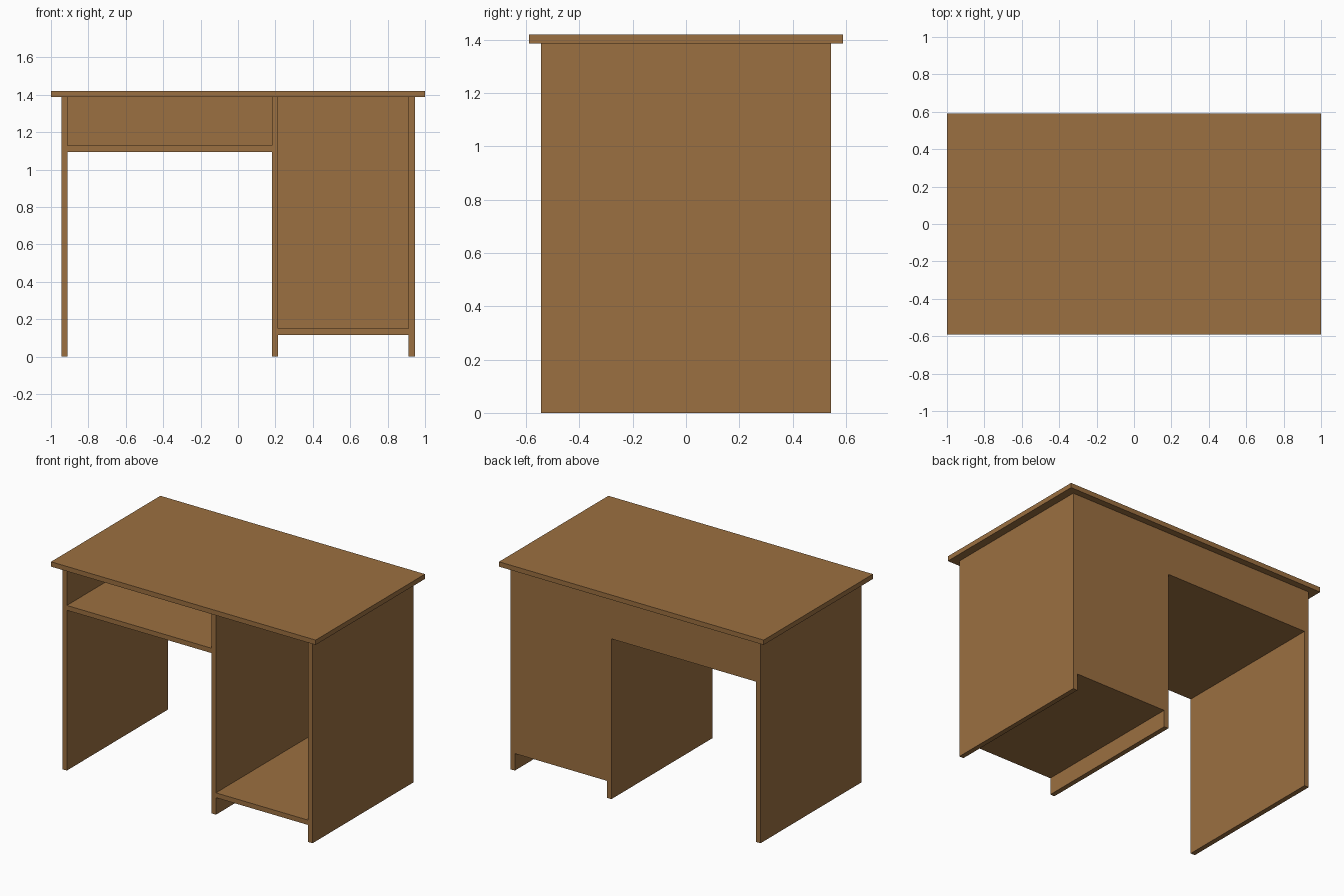
import bpy
import bmesh

if "Cube" in bpy.data.objects:
    bpy.data.objects.remove(bpy.data.objects["Cube"])

wood = bpy.data.materials.new("brown wood")
wood.diffuse_color = (0.33, 0.16, 0.052, 1)
wood.use_nodes = True
wood.node_tree.nodes["Principled BSDF"].inputs["Base Color"].default_value = wood.diffuse_color


def board(name, x, y, z):
    """Box spanning the given (min, max) ranges."""
    bm = bmesh.new()
    bmesh.ops.create_cube(bm, size=1)
    for v in bm.verts:
        v.co = [r[0] if c < 0 else r[1] for c, r in zip(v.co, (x, y, z))]
    mesh = bpy.data.meshes.new(name)
    bm.to_mesh(mesh)
    bm.free()
    mesh.materials.append(wood)
    obj = bpy.data.objects.new(name, mesh)
    bpy.context.collection.objects.link(obj)


T = 0.033                # board thickness
H = 1.42                 # total height
TOP = H - T              # underside of the desk top
D = 0.545                # half depth of the body
BACK = D - T             # inner face of the back boards
LEFT, MID, RIGHT = -0.945, 0.182, 0.912   # left edges of the uprights

# Desk top
board("desk_top", (-1, 1), (-0.59, 0.59), (TOP, H))

# Three upright panels
for name, x in (("left_side", LEFT), ("middle_panel", MID), ("right_side", RIGHT)):
    board(name, (x, x + T), (-D, D), (0, TOP))

# Each bay has a shelf and a back board above it
for name, x0, x1, z in (("kneehole", LEFT + T, MID, 1.095),
                        ("cabinet", MID + T, RIGHT, 0.116)):
    board(name + "_shelf", (x0, x1), (-D, BACK), (z, z + T))
    board(name + "_back", (x0, x1), (BACK, D), (z, TOP))
